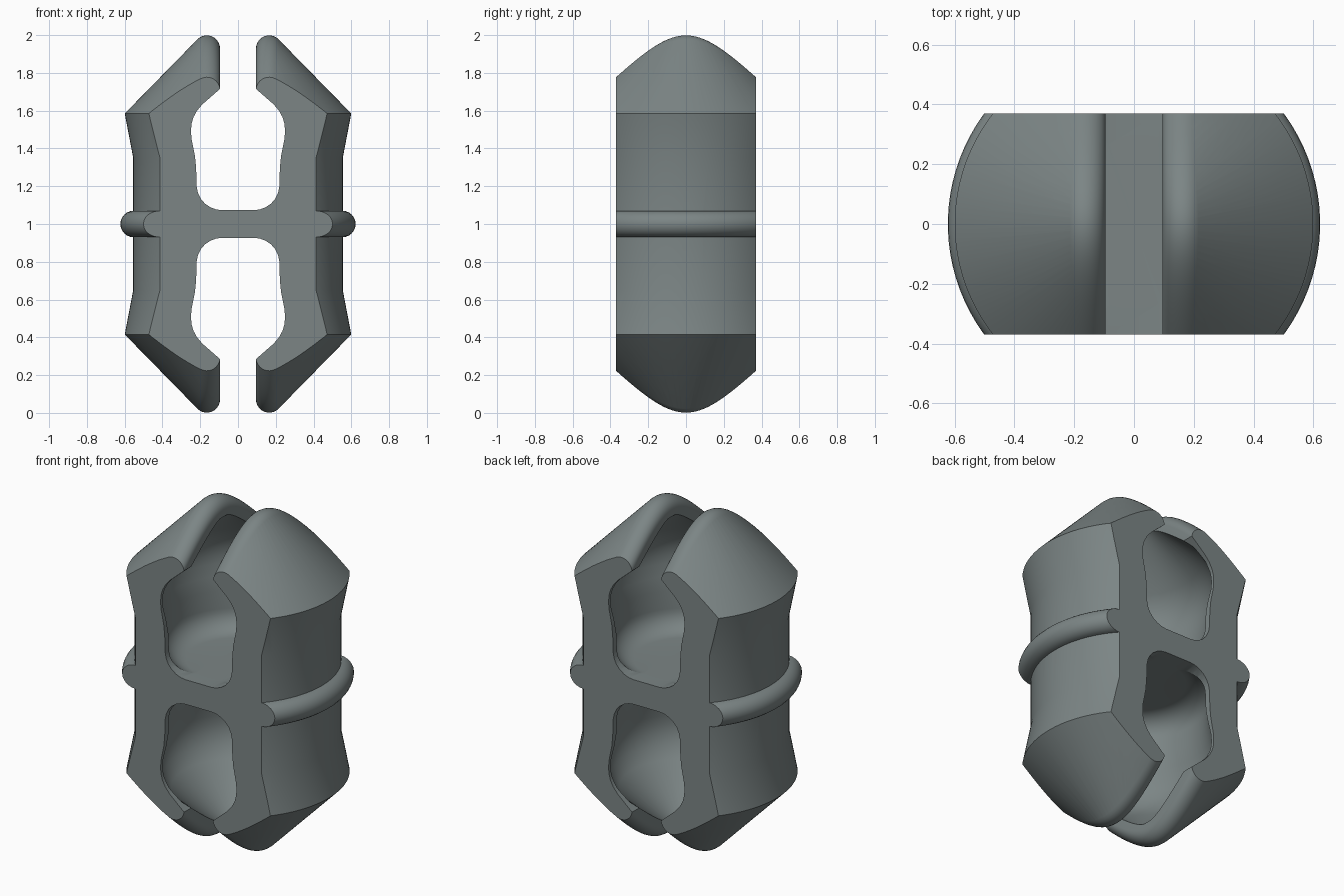
import bpy, bmesh, math

if "Cube" in bpy.data.objects:
    bpy.data.objects.remove(bpy.data.objects["Cube"])

SEG = 96          # segments round the axis
DEPTH = 0.37      # half depth between the flat faces
MID = 1.0         # height of the symmetry plane
SLOPE = 1.02      # slope of the conical ends

grey = bpy.data.materials.new("slate grey")
grey.diffuse_color = (0.2, 0.235, 0.235, 1)
grey.use_nodes = True
grey.node_tree.nodes["Principled BSDF"].inputs["Base Color"].default_value = grey.diffuse_color


def finish(bm, name, hidden=True):
    bmesh.ops.remove_doubles(bm, verts=bm.verts, dist=1e-5)
    bmesh.ops.recalc_face_normals(bm, faces=bm.faces)
    me = bpy.data.meshes.new(name)
    bm.to_mesh(me)
    bm.free()
    me.materials.append(grey)
    ob = bpy.data.objects.new(name, me)
    bpy.context.collection.objects.link(ob)
    ob.hide_render = hidden
    return ob


def loft(rings, name, closed=False, hidden=True):
    """Skin a list of equal closed loops; cap the ends unless the loft is closed."""
    bm = bmesh.new()
    rows = [[bm.verts.new(p) for p in ring] for ring in rings]
    n = len(rows[0])
    pairs = list(zip(rows, rows[1:])) + ([(rows[-1], rows[0])] if closed else [])
    for a, b in pairs:
        for i in range(n):
            j = (i + 1) % n
            bm.faces.new((a[i], a[j], b[j], b[i]))
    if not closed:
        bm.faces.new(rows[0])
        bm.faces.new(rows[-1])
    return finish(bm, name, hidden)


def lathe(profile, name, closed=False, sign=1, hidden=True):
    """Turn (radius, height from the middle) points round the z axis."""
    turns = [2 * math.pi * (i + 0.5) / SEG for i in range(SEG)]
    rings = [[(r * math.cos(t), r * math.sin(t), MID + sign * h) for t in turns]
             for r, h in profile]
    return loft(rings, name, closed, hidden)


def boolean(target, tool, op='DIFFERENCE'):
    mod = target.modifiers.new(tool.name, 'BOOLEAN')
    mod.object, mod.operation, mod.solver = tool, op, 'EXACT'
    bpy.context.view_layer.objects.active = target
    bpy.ops.object.modifier_apply(modifier=mod.name)
    bpy.data.objects.remove(tool)


def cone_height(r):
    return 0.585 + (0.6 - r) * SLOPE


def slot_cutter(sign):
    """Slot whose outer rims are rounded along the conical end."""
    rad, cx, rings = 0.07, 0.165, []
    for k in range(41):
        y = -0.45 + 0.9 * k / 40
        slope = SLOPE * 0.19 / math.hypot(0.19, y)
        a = math.atan(slope)
        xt = cx + rad * math.sin(a)
        zc = cone_height(math.hypot(xt, y)) - rad * math.cos(a)
        half = [(0.095, 0.6)]
        for i in range(11):
            t = math.pi + (math.pi / 2 - a - math.pi) * i / 10
            half.append((cx + rad * math.cos(t), zc + rad * math.sin(t)))
        x, h = half[-1]
        half += [(x + 0.1, h - 0.1 * slope + 0.02), (x + 0.1, 1.4)]
        loop = half + [(-x, h) for x, h in reversed(half)]
        rings.append([(x, y, MID + sign * h) for x, h in loop])
    return loft(rings, "slot_cutter")


def opening_cutter(sign):
    """Straight window through both flat faces."""
    half = [(0.085, 0.073), (0.115, 0.077), (0.145, 0.088), (0.175, 0.108),
            (0.198, 0.135), (0.212, 0.165), (0.219, 0.2), (0.22, 0.25),
            (0.222, 0.3), (0.228, 0.36), (0.238, 0.41), (0.246, 0.45),
            (0.249, 0.49), (0.246, 0.53), (0.236, 0.565), (0.218, 0.598),
            (0.19, 0.632), (0.092, 0.718)]
    loop = half + [(-x, h) for x, h in reversed(half)]
    rings = [[(x, y, MID + sign * h) for x, h in loop] for y in (-0.5, 0.5)]
    return loft(rings, "opening_cutter")


def cavity_cutter(sign):
    """Turned hollow inside each end."""
    prof = [(0.01, 0.073), (0.28, 0.073)]
    for i in range(1, 9):
        a = math.pi / 2 * i / 8
        prof.append((0.28 + 0.12 * math.sin(a), 0.193 - 0.12 * math.cos(a)))
    prof += [(0.403, 0.3), (0.415, 0.38), (0.428, 0.45), (0.43, 0.5),
             (0.425, 0.55), (0.405, 0.61), (0.36, 0.68), (0.1, 0.895), (0.01, 0.895)]
    return lathe(prof, "cavity_cutter", sign=sign)


# turned outer body
upper = [(0.555, 0.35), (0.6, 0.585), (0.05, cone_height(0.05))]
body = lathe([(r, -h) for r, h in reversed(upper)] + upper, "clip_pin", hidden=False)

# round collar
collar = lathe([(0.553 + 0.07 * math.cos(2 * math.pi * i / 24),
                 0.07 * math.sin(2 * math.pi * i / 24)) for i in range(24)],
               "collar", closed=True)
boolean(body, collar, 'UNION')

# hollow, window and slot at both ends
for sign in (1, -1):
    for maker in (cavity_cutter, opening_cutter, slot_cutter):
        boolean(body, maker(sign))

# flat front and back
block = loft([[(x, y, z) for x, y in ((-1, -DEPTH), (1, -DEPTH), (1, DEPTH), (-1, DEPTH))]
              for z in (-1, 3)], "block")
boolean(body, block, 'INTERSECT')

bpy.ops.object.select_all(action='DESELECT')
body.select_set(True)
bpy.context.view_layer.objects.active = body
bpy.ops.object.shade_smooth_by_angle(angle=math.radians(20))
